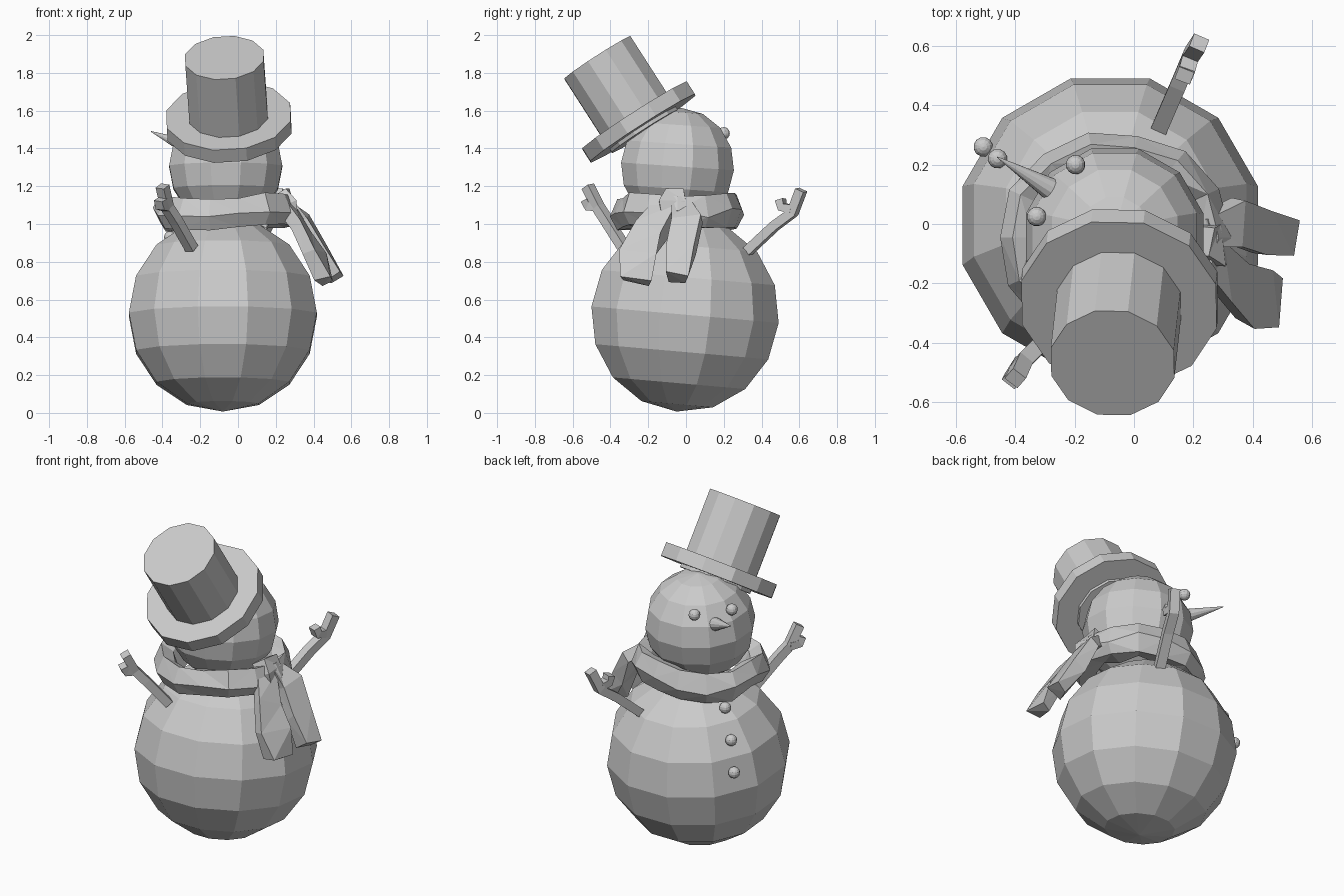
import bpy, bmesh, math, random
from mathutils import Vector, Matrix

if "Cube" in bpy.data.objects:
    bpy.data.objects.remove(bpy.data.objects["Cube"])

random.seed(4)


def link(name, bm):
    bmesh.ops.recalc_face_normals(bm, faces=bm.faces)
    me = bpy.data.meshes.new(name)
    bm.to_mesh(me)
    bm.free()
    ob = bpy.data.objects.new(name, me)
    bpy.context.collection.objects.link(ob)
    return ob


def ball(name, loc, r, seg, rings, tilt=0.0):
    bm = bmesh.new()
    bmesh.ops.create_uvsphere(bm, u_segments=seg, v_segments=rings, radius=r)
    m = (Matrix.Translation(loc) @ Matrix.Rotation(math.radians(tilt), 4, 'X')
         @ Matrix.Rotation(math.pi / seg, 4, 'Z'))
    bm.transform(m)
    return link(name, bm)


def rod(name, a, b, r1, r2, seg):
    a, b = Vector(a), Vector(b)
    bm = bmesh.new()
    bmesh.ops.create_cone(bm, cap_ends=True, segments=seg, radius1=r1, radius2=r2,
                          depth=(b - a).length)
    rot = Vector((0, 0, 1)).rotation_difference(b - a).to_matrix().to_4x4()
    bm.transform(Matrix.Translation((a + b) / 2) @ rot @ Matrix.Rotation(math.pi / seg, 4, 'Z'))
    return link(name, bm)


def strip(name, pts, widths, thick, side, jitter=0.0):
    """Rectangular section swept along a path."""
    pts = [Vector(p) for p in pts]
    bm = bmesh.new()
    rows = []
    for i, p in enumerate(pts):
        t = (pts[min(i + 1, len(pts) - 1)] - pts[max(i - 1, 0)]).normalized()
        s = Vector(side)
        s = (s - t * s.dot(t)).normalized()
        n = t.cross(s)
        row = []
        for u, v in ((-1, -1), (1, -1), (1, 1), (-1, 1)):
            j = Vector([random.uniform(-jitter, jitter) for _ in range(3)])
            row.append(bm.verts.new(p + s * u * widths[i] / 2 + n * v * thick / 2 + j))
        rows.append(row)
    for a, b in zip(rows, rows[1:]):
        for k in range(4):
            bm.faces.new((a[k], a[(k + 1) % 4], b[(k + 1) % 4], b[k]))
    bm.faces.new(rows[0])
    bm.faces.new(rows[-1])
    if jitter:
        bmesh.ops.triangulate(bm, faces=bm.faces)
    return link(name, bm)


# Snow balls
ball("body", (-0.08, -0.005, 0.52), 0.515, 12, 8, -5)
ball("head", (-0.065, -0.045, 1.305), 0.31, 12, 8, -4)

# Hat, tipped towards the front
brim = Vector((-0.048, -0.25, 1.54))
axis = Vector((-0.06, -0.54, 0.84)).normalized()
rod("hat_brim", brim - axis * 0.04, brim + axis * 0.04, 0.34, 0.34, 12)
rod("hat_crown", brim - axis * 0.06, brim + axis * 0.405, 0.215, 0.215, 12)

# Face and buttons
rod("nose", (-0.285, 0.12, 1.415), (-0.46, 0.225, 1.49), 0.038, 0.002, 12)
for i, p in enumerate([(-0.197, 0.2, 1.48), (-0.328, 0.025, 1.48)]):
    ball(f"eye_{i + 1}", p, 0.033, 12, 8)
for i, p in enumerate([(-0.36, 0.135, 0.93), (-0.46, 0.22, 0.79), (-0.508, 0.26, 0.62)]):
    ball(f"button_{i + 1}", p, 0.033, 12, 8)

# Stick arms with a thumb each
w = [0.055] * 4
strip("right_arm", [(0.085, 0.32, 0.85), (0.15, 0.47, 0.99), (0.19, 0.565, 1.06),
                    (0.22, 0.61, 1.18)], w, 0.05, (0.93, -0.36, 0))
strip("right_thumb", [(0.19, 0.56, 1.08), (0.175, 0.51, 1.09), (0.17, 0.5, 1.13)],
      w, 0.045, (0.93, -0.36, 0))
strip("left_arm", [(-0.245, -0.325, 0.87), (-0.33, -0.42, 1.02), (-0.375, -0.465, 1.09),
                   (-0.4, -0.52, 1.2)], w, 0.05, (0.75, -0.66, 0))
strip("left_thumb", [(-0.375, -0.46, 1.09), (-0.405, -0.51, 1.095), (-0.41, -0.525, 1.13)],
      w, 0.045, (0.75, -0.66, 0))

# Crumpled scarf loop
bm = bmesh.new()
profile = [(0.25, 1.12), (0.315, 1.15), (0.355, 1.06), (0.315, 0.98), (0.21, 1.0)]
N, K = 14, len(profile)
rows = []
for i in range(N):
    a = 2 * math.pi * i / N
    dr, dz = random.uniform(-0.02, 0.025), random.uniform(-0.02, 0.02)
    rows.append([bm.verts.new((-0.07 + 1.05 * (r + dr) * math.cos(a),
                               -0.045 + (r + dr) * math.sin(a),
                               z + dz + random.uniform(-0.015, 0.015)))
                 for r, z in profile])
for i in range(N):
    a, b = rows[i], rows[(i + 1) % N]
    for k in range(K):
        bm.faces.new((a[k], a[(k + 1) % K], b[(k + 1) % K], b[k]))
bmesh.ops.triangulate(bm, faces=bm.faces)
link("scarf_loop", bm)

# Scarf knot and hanging tails
strip("scarf_knot", [(0.22, -0.06, 1.17), (0.26, -0.07, 1.1), (0.27, -0.07, 1.02)],
      [0.1, 0.16, 0.12], 0.09, (0, 1, 0), 0.012)
strip("scarf_tail_front", [(0.24, -0.1, 1.1), (0.33, -0.19, 0.97), (0.4, -0.25, 0.84),
                           (0.46, -0.27, 0.7)], [0.1, 0.17, 0.18, 0.16], 0.075,
      (0.1, 1, 0.1), 0.015)
strip("scarf_tail_back", [(0.23, -0.02, 1.12), (0.34, 0.0, 1.02), (0.43, -0.03, 0.87),
                          (0.51, -0.05, 0.72)], [0.1, 0.15, 0.14, 0.11], 0.075,
      (0, 1, 0.1), 0.015)
